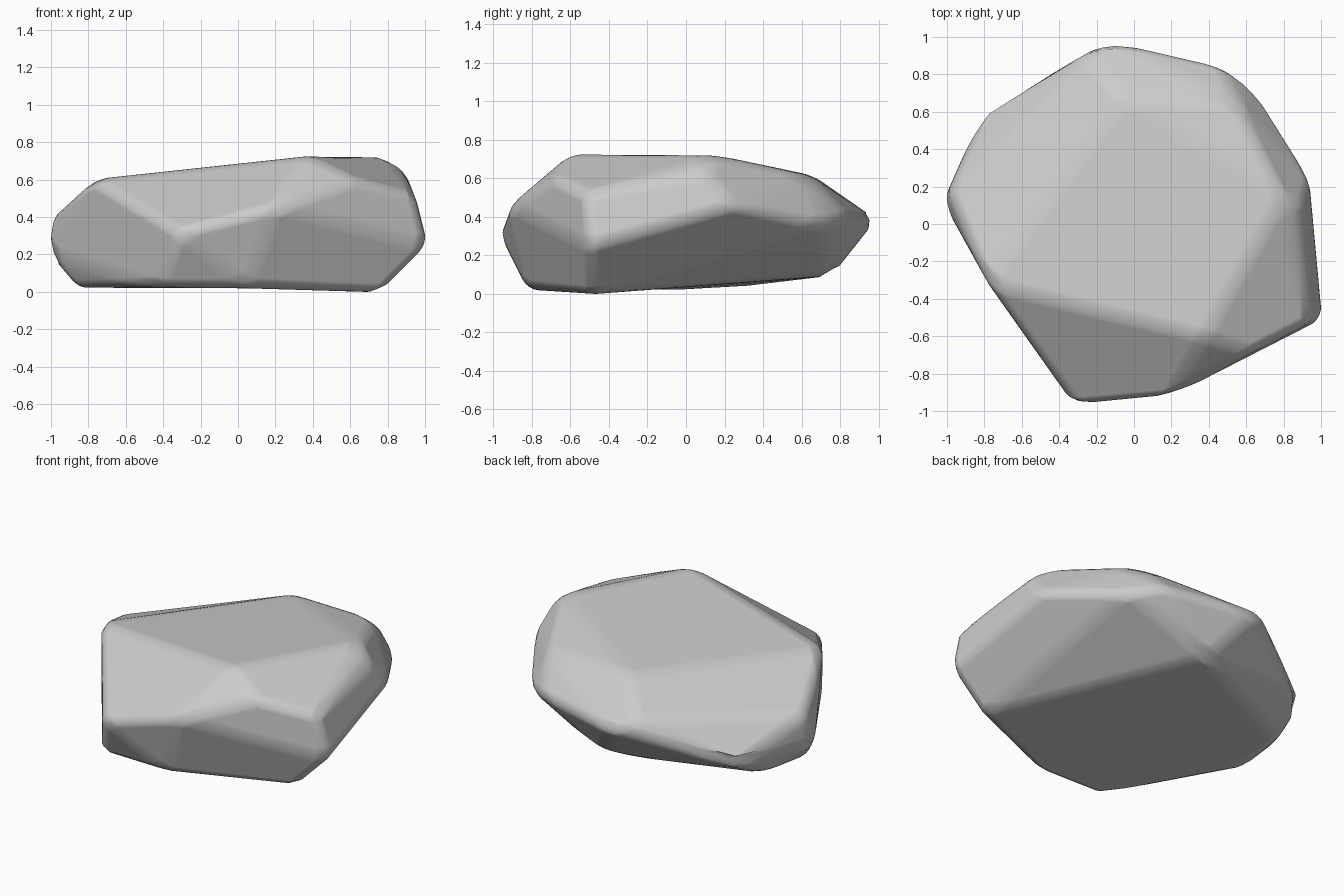
import bpy, bmesh, math
from mathutils import Vector

cube = bpy.data.objects.get("Cube")
if cube:
    bpy.data.objects.remove(cube, do_unlink=True)

# Stone colour
stone = bpy.data.materials.new("stone grey")
stone.use_nodes = True
grey = (0.6, 0.6, 0.6, 1)
stone.diffuse_color = grey
bsdf = next(n for n in stone.node_tree.nodes if n.type == "BSDF_PRINCIPLED")
bsdf.inputs["Base Color"].default_value = grey
bsdf.inputs["Roughness"].default_value = 0.8

# Corners of the chipped stone, by level
top_plate = [(-.78, -.33, .61), (.38, -.61, .735), (.8, .14, .73),
             (.55, .64, .62), (-.05, .66, .62)]
shoulder = [(-.31, -.98, .33), (.2, -.93, .46), (.63, -.69, .61),
            (.95, -.53, .53), (1.02, -.51, .25), (.91, .1, .63),
            (.95, .25, .46), (.66, .71, .36), (.47, .85, .41),
            (-.13, .99, .39), (-.25, .88, .46), (-.99, .17, .42),
            (-1.02, .11, .22), (-.8, .61, .19)]
base = [(.77, -.5, 0), (.06, -.83, .03), (-.43, -.82, .03),
        (-.85, -.05, .02), (-.82, .35, .05), (.08, .76, .1)]

bm = bmesh.new()
for corner in top_plate + shoulder + base:
    bm.verts.new(corner)
bmesh.ops.convex_hull(bm, input=bm.verts[:])
loose = [v for v in bm.verts if not v.link_faces]
bmesh.ops.delete(bm, geom=loose, context="VERTS")

# Merge nearly flat facets, then wear the edges round
bmesh.ops.dissolve_limit(bm, angle_limit=math.radians(7),
                         verts=bm.verts[:], edges=bm.edges[:])
bmesh.ops.bevel(bm, geom=bm.edges[:], offset=.06, offset_type="OFFSET",
                segments=4, profile=.5, affect="EDGES", clamp_overlap=True)
bmesh.ops.recalc_face_normals(bm, faces=bm.faces[:])

# Centre the stone and rest it on the ground
xs, ys, zs = zip(*(v.co for v in bm.verts))
shift = Vector((-(min(xs) + max(xs)) / 2, -(min(ys) + max(ys)) / 2, -min(zs)))
bmesh.ops.translate(bm, verts=bm.verts[:], vec=shift)

for face in bm.faces:
    face.smooth = True
mesh = bpy.data.meshes.new("rock")
bm.to_mesh(mesh)
bm.free()
mesh.materials.append(stone)
rock = bpy.data.objects.new("rock", mesh)
bpy.context.collection.objects.link(rock)

# Keep the broad facets flat between the soft edges
normals = rock.modifiers.new("soft edges", "WEIGHTED_NORMAL")
normals.weight = 80
